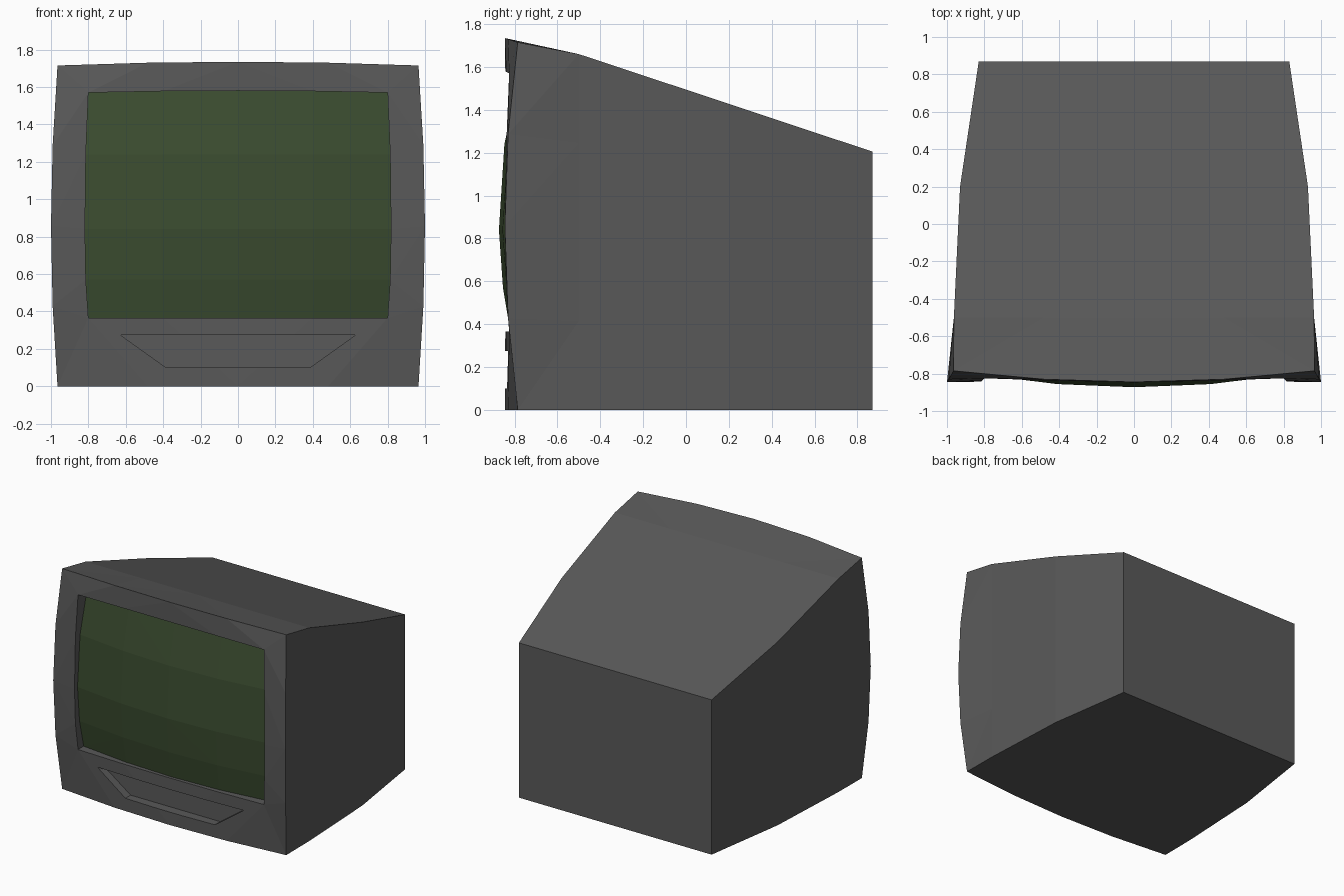
import bpy
import bmesh

if "Cube" in bpy.data.objects:
    bpy.data.objects.remove(bpy.data.objects["Cube"], do_unlink=True)


def make_material(name, colour):
    mat = bpy.data.materials.new(name)
    mat.use_nodes = True
    mat.diffuse_color = colour
    mat.node_tree.nodes["Principled BSDF"].inputs["Base Color"].default_value = colour
    return mat


plastic = make_material("dark_grey_plastic", (0.1, 0.1, 0.1, 1))
glass = make_material("dark_green_glass", (0.043, 0.072, 0.029, 1))

STEPS = (-1, -0.5, 0, 0.5, 1)
# Perimeter of a 5 x 5 grid, walked once around
RIM = ([(u, -1) for u in STEPS[:-1]] + [(1, v) for v in STEPS[:-1]]
       + [(-u, 1) for u in STEPS[:-1]] + [(-1, -v) for v in STEPS[:-1]])
SCREEN_Z = dict(zip(STEPS, (0.365, 0.57, 0.84, 1.24, 1.57)))


def shell_point(u, v, half, top, y, bulge=0):
    """Point on a housing section; the front section bows outwards."""
    x = u * (half + 0.58 * bulge * (1 - v * v))
    z = (v + 1) / 2 * top + (0.33 * bulge * (1 - u * u) if v == 1 else 0)
    return x, y - bulge * (2 - u * u - v * v), z


def opening_xz(u, v):
    x = u * (0.8 + 0.018 * (1 - v * v))
    z = SCREEN_Z[v] + (0.01 * (1 - u * u) if v == 1 else 0)
    return x, z


def bezel_point(u, v):
    x, z = opening_xz(u, v)
    return x, -0.825 - 0.018 * (2 - u * u - v * v), z


def screen_point(u, v):
    x, z = opening_xz(u, v)
    return x, -0.873 + 0.1 * x * x + 0.2 * (z - 0.88) ** 2, z


# Housing: sections from the back to the front, then the recessed opening
bm = bmesh.new()
sections = [(0.83, 1.205, 0.87), (0.93, 1.428, 0.2),
            (0.963, 1.66, -0.5), (0.965, 1.715, -0.785, 0.06)]
rings = [[bm.verts.new(shell_point(u, v, *s)) for u, v in RIM] for s in sections]
rings.append([bm.verts.new(bezel_point(u, v)) for u, v in RIM])
rings.append([bm.verts.new(screen_point(u, v)) for u, v in RIM])
bm.faces.new(rings[0])
for a, b in zip(rings, rings[1:]):
    for i in range(len(RIM)):
        j = (i + 1) % len(RIM)
        bm.faces.new((a[i], a[j], b[j], b[i]))

# Domed picture screen
grid = dict(zip(RIM, rings[-1]))
for u in STEPS:
    for v in STEPS:
        if (u, v) not in grid:
            grid[u, v] = bm.verts.new(screen_point(u, v))
for u, u2 in zip(STEPS, STEPS[1:]):
    for v, v2 in zip(STEPS, STEPS[1:]):
        face = bm.faces.new((grid[u, v], grid[u2, v], grid[u2, v2], grid[u, v2]))
        face.material_index = 1

bmesh.ops.recalc_face_normals(bm, faces=bm.faces)
bmesh.ops.triangulate(bm, faces=[f for f in bm.faces if len(f.verts) == 4])


def make_object(name, bm, materials):
    mesh = bpy.data.meshes.new(name)
    bm.to_mesh(mesh)
    bm.free()
    for mat in materials:
        mesh.materials.append(mat)
    obj = bpy.data.objects.new(name, mesh)
    bpy.context.collection.objects.link(obj)
    return obj


television = make_object("television_housing", bm, (plastic, glass))

# Control panel recess cut into the lower bezel
bm = bmesh.new()
profile = [(-0.385, 0.1), (0.385, 0.1), (0.63, 0.275), (-0.63, 0.275)]
base = bm.faces.new([bm.verts.new((x, -0.95, z)) for x, z in profile])
out = bmesh.ops.extrude_face_region(bm, geom=[base])
moved = [g for g in out["geom"] if isinstance(g, bmesh.types.BMVert)]
for vert in moved:
    vert.co.y = -0.77
bmesh.ops.recalc_face_normals(bm, faces=bm.faces)
cutter = make_object("panel_cutter", bm, (plastic,))
cutter.hide_render = True

cut = television.modifiers.new("panel_recess", "BOOLEAN")
cut.operation = "DIFFERENCE"
cut.solver = "EXACT"
cut.object = cutter

# Bake the cut and drop the helper
graph = bpy.context.evaluated_depsgraph_get()
baked = bpy.data.meshes.new_from_object(television.evaluated_get(graph))
television.modifiers.clear()
television.data = baked
bpy.data.objects.remove(cutter, do_unlink=True)
